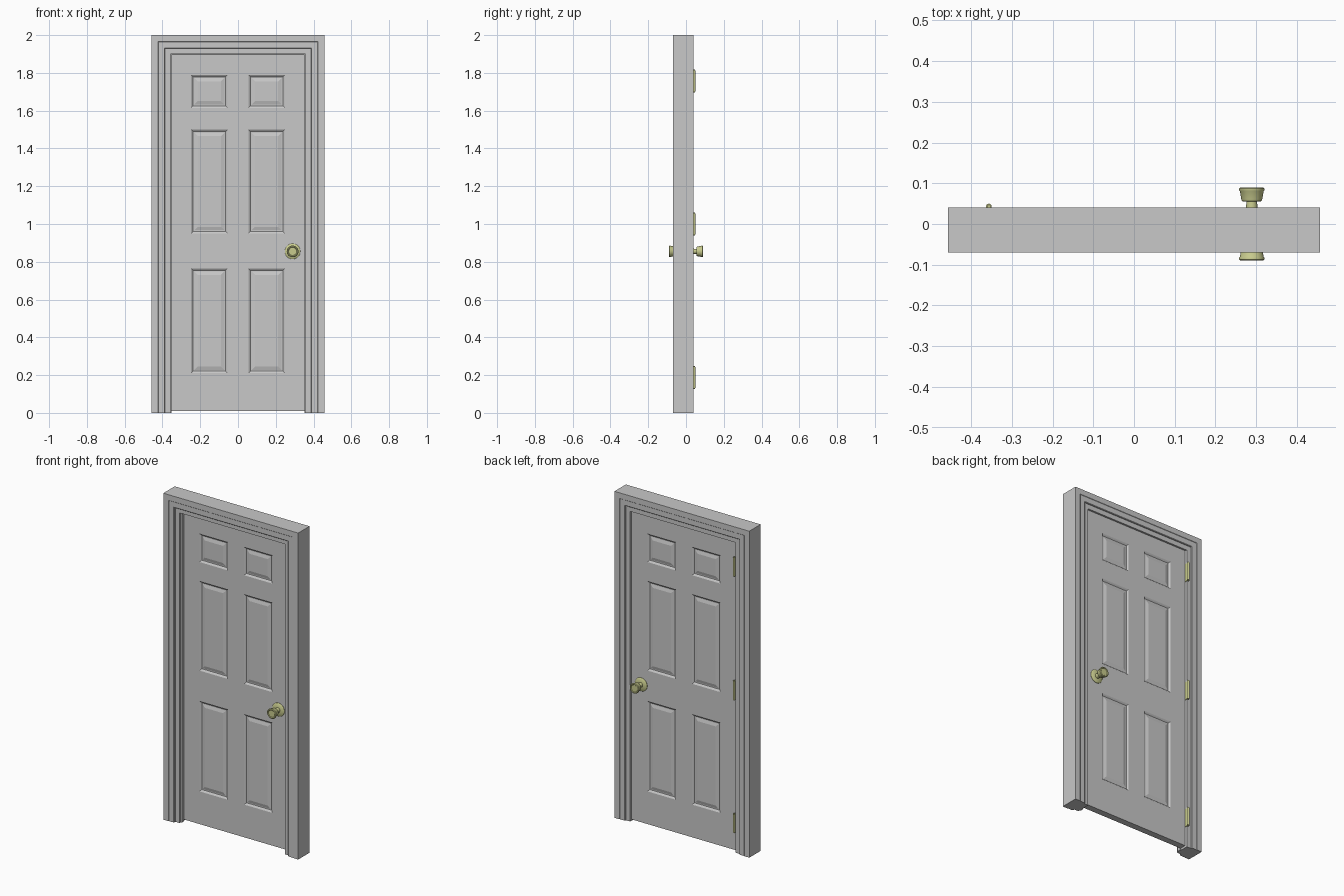
import bpy, bmesh, math
from mathutils import Matrix

cube = bpy.data.objects.get("Cube")
if cube:
    bpy.data.objects.remove(cube, do_unlink=True)


def material(name, rgb):
    mat = bpy.data.materials.new(name)
    mat.use_nodes = True
    mat.diffuse_color = (*rgb, 1)
    mat.node_tree.nodes["Principled BSDF"].inputs["Base Color"].default_value = (*rgb, 1)
    return mat


paint = material("light grey paint", (0.58, 0.58, 0.58))
brass = material("pale brass", (0.58, 0.6, 0.27))


def finish(bm, name, mat, smooth=False):
    bmesh.ops.recalc_face_normals(bm, faces=bm.faces)
    mesh = bpy.data.meshes.new(name)
    bm.to_mesh(mesh)
    bm.free()
    mesh.materials.append(mat)
    obj = bpy.data.objects.new(name, mesh)
    bpy.context.collection.objects.link(obj)
    if smooth:
        bpy.ops.object.select_all(action='DESELECT')
        obj.select_set(True)
        bpy.context.view_layer.objects.active = obj
        bpy.ops.object.shade_smooth_by_angle(angle=math.radians(35))
    return obj


def box(bm, lo, hi):
    size = [b - a for a, b in zip(lo, hi)]
    mid = [(a + b) / 2 for a, b in zip(lo, hi)]
    bmesh.ops.create_cube(bm, size=1, matrix=Matrix.Translation(mid) @ Matrix.Diagonal((*size, 1)))


# Door frame: casing, jamb and stop profile swept up, across and down
profile = [(0.457, -0.07), (0.423, -0.07), (0.421, -0.068), (0.389, -0.068), (0.386, -0.065),
           (0.386, -0.055), (0.357, -0.055), (0.357, -0.045), (0.351, -0.043), (0.351, -0.021),
           (0.357, -0.021), (0.357, 0.03), (0.386, 0.03), (0.386, 0.035), (0.389, 0.038),
           (0.421, 0.038), (0.423, 0.04), (0.457, 0.04)]
RISE = 1.543
bm = bmesh.new()
stations = [[bm.verts.new((side * a, y, (a + RISE) * up)) for a, y in profile]
            for side, up in ((-1, 0), (-1, 1), (1, 1), (1, 0))]
n = len(profile)
for s, t in zip(stations, stations[1:]):
    for i in range(n):
        j = (i + 1) % n
        bm.faces.new((s[i], s[j], t[j], t[i]))
bm.faces.new(stations[0])
bm.faces.new(stations[-1])
finish(bm, "door_frame", paint)

# Door leaf: gridded skins, moulded panels inset on both sides, edges bridged
xs = [-0.354, -0.248, -0.055, 0.055, 0.248, 0.354]
zs = [0.01, 0.21, 0.765, 0.95, 1.5, 1.615, 1.79, 1.899]
bm = bmesh.new()
panels = []
for side in (-1, 1):
    grid = [[bm.verts.new((x, 0.02 * side, z)) for z in zs] for x in xs]
    for i in range(len(xs) - 1):
        for k in range(len(zs) - 1):
            quad = [grid[i][k], grid[i + 1][k], grid[i + 1][k + 1], grid[i][k + 1]]
            face = bm.faces.new(quad if side < 0 else quad[::-1])
            if i % 2 and k % 2:
                panels.append(face)
bm.normal_update()
bmesh.ops.bridge_loops(bm, edges=[e for e in bm.edges if e.is_boundary])
for width, depth in ((0.005, -0.003), (0.006, -0.005), (0.006, 0), (0.018, 0.005)):
    bmesh.ops.inset_individual(bm, faces=panels, thickness=width, depth=depth, use_even_offset=True)
finish(bm, "door_leaf", paint)

# Knobs: one turned profile of (radius, distance from the door centre) for each side
knob = [(0, 0.018), (0.041, 0.018), (0.041, 0.022), (0.036, 0.026), (0.015, 0.028), (0.013, 0.055),
        (0.024, 0.056), (0.026, 0.062), (0.029, 0.08), (0.031, 0.083), (0.031, 0.087),
        (0.028, 0.09), (0.024, 0.09), (0.021, 0.087), (0, 0.087)]
for side, name in ((-1, "front_knob"), (1, "back_knob")):
    bm = bmesh.new()
    pts = [bm.verts.new((r, d * side, 0)) for r, d in knob]
    edges = [bm.edges.new(pair) for pair in zip(pts, pts[1:])]
    bmesh.ops.spin(bm, geom=pts + edges, cent=(0, 0, 0), axis=(0, 1, 0),
                   angle=math.tau, steps=32, use_merge=True)
    bmesh.ops.remove_doubles(bm, verts=bm.verts, dist=0.0001)
    finish(bm, name, brass, True).location = (0.289, 0, 0.855)

# Latch plate on the door edge
bm = bmesh.new()
box(bm, (0.35, -0.012, 0.825), (0.3555, 0.012, 0.885))
finish(bm, "latch_plate", brass)

# Hinges: barrel with end caps and a folded leaf
for z, name in ((0.187, "lower_hinge"), (1.0, "middle_hinge"), (1.757, "upper_hinge")):
    bm = bmesh.new()
    for radius, height in ((0.007, 0.112), (0.0045, 0.12)):
        bmesh.ops.create_cone(bm, cap_ends=True, segments=16, radius1=radius, radius2=radius,
                              depth=height, matrix=Matrix.Translation((-0.356, 0.043, z)))
    box(bm, (-0.3575, -0.01, z - 0.056), (-0.3535, 0.042, z + 0.056))
    finish(bm, name, brass, True)
